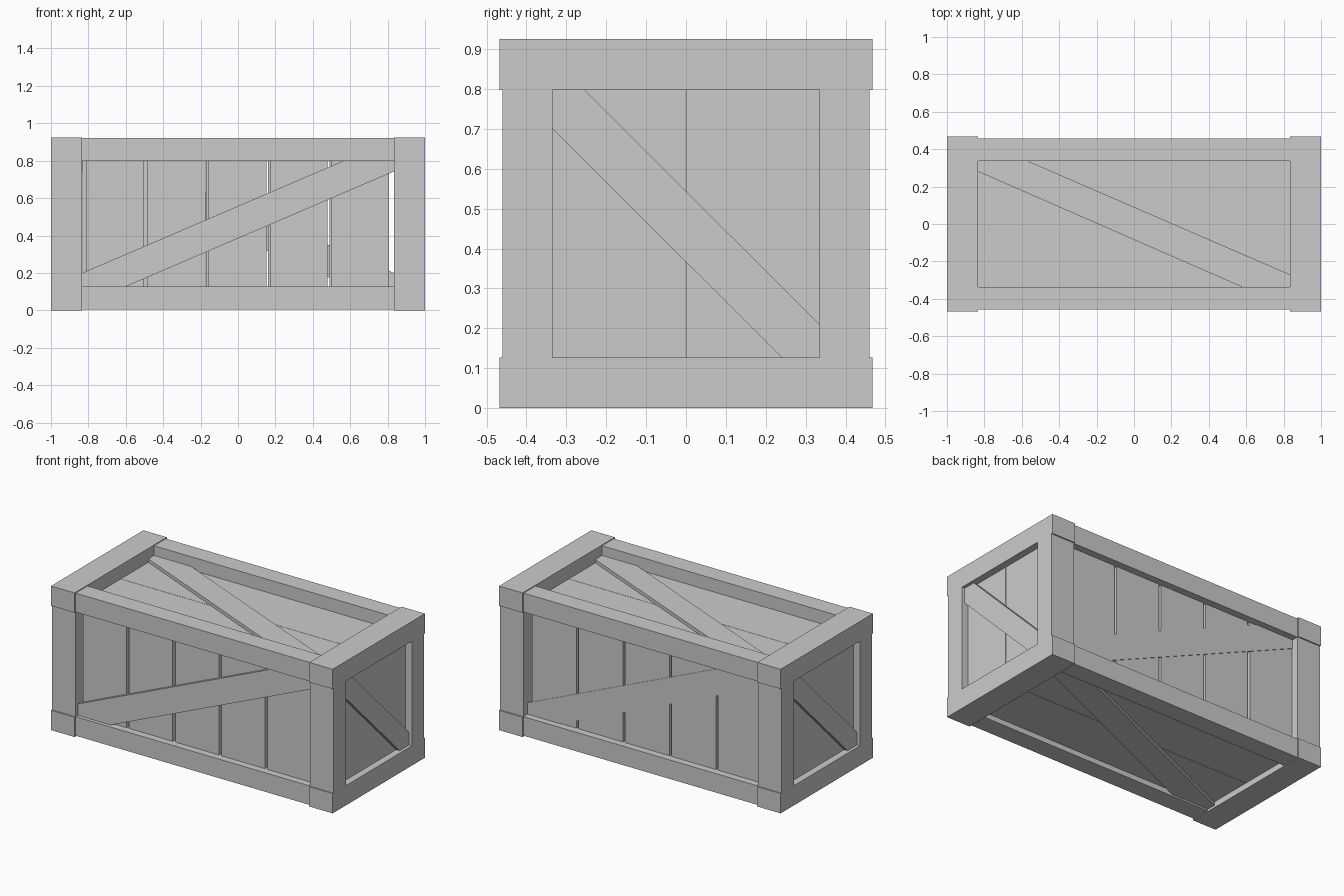
import bpy, bmesh

if "Cube" in bpy.data.objects:
    bpy.data.objects.remove(bpy.data.objects["Cube"])

H = 0.925          # overall height


def box(name, x, y, z):
    bm = bmesh.new()
    bmesh.ops.create_cube(bm, size=1)
    for v in bm.verts:
        v.co = [(a[0] + a[1]) / 2 + c * (a[1] - a[0]) for a, c in zip((x, y, z), v.co)]
    return finish(name, bm)


def prism(name, pts, place, d0, d1):
    """Extrude a flat outline between depths d0 and d1; place maps (u, v, depth) to xyz."""
    bm = bmesh.new()
    rings = [[bm.verts.new(place(u, v, d)) for u, v in pts] for d in (d0, d1)]
    bm.faces.new(rings[0])
    bm.faces.new(rings[1])
    n = len(pts)
    for i in range(n):
        j = (i + 1) % n
        bm.faces.new((rings[0][i], rings[0][j], rings[1][j], rings[1][i]))
    return finish(name, bm)


def finish(name, bm):
    bmesh.ops.recalc_face_normals(bm, faces=bm.faces[:])
    me = bpy.data.meshes.new(name)
    bm.to_mesh(me)
    bm.free()
    ob = bpy.data.objects.new(name, me)
    bpy.context.collection.objects.link(ob)
    return ob


# End frames: wide caps top and bottom, with posts between them
for sx, side in ((-1, "left"), (1, "right")):
    x = sorted((sx * 0.833, sx * 1.0))
    box(f"{side}_bottom_cap", x, (-0.468, 0.468), (0, 0.127))
    box(f"{side}_top_cap", x, (-0.468, 0.468), (0.798, H))
    for sy, end in ((-1, "front"), (1, "back")):
        box(f"{side}_{end}_post", x, sorted((sy * 0.335, sy * 0.46)), (0.127, 0.798))

# Long rails
for sy, end in ((-1, "front"), (1, "back")):
    y = sorted((sy * 0.338, sy * 0.458))
    box(f"{end}_bottom_rail", (-0.833, 0.833), y, (0.005, 0.127))
    box(f"{end}_top_rail", (-0.833, 0.833), y, (0.798, 0.92))

# Vertical slats on both long sides: (left edge of first slat, pitch, width)
for sy, end, start, pitch, width in ((-1, "front", -0.811, 0.327, 0.309),
                                     (1, "back", -0.832, 0.3305, 0.315)):
    for i in range(5):
        x0 = start + i * pitch
        box(f"{end}_slat_{i + 1}", (x0, x0 + width),
            sorted((sy * 0.38, sy * 0.412)), (0.127, 0.798))

# Paired planks closing the ends, top and bottom, with a hairline joint
for sy, half in ((-1, "front"), (1, "back")):
    y = sorted((sy * 0.001, sy * 0.336))
    box(f"right_end_plank_{half}", (0.925, 0.955), y, (0.127, 0.798))
    box(f"left_end_plank_{half}", (-0.955, -0.925), y, (0.127, 0.798))
    y = sorted((sy * 0.001, sy * 0.34))
    box(f"top_plank_{half}", (-0.833, 0.833), y, (0.806, 0.836))
    box(f"bottom_plank_{half}", (-0.833, 0.833), y, (0.038, 0.068))

# Diagonal braces, each with ends trimmed to the frame corners
long_brace = [(-0.833, 0.2), (0.56, 0.798), (0.833, 0.798),
              (0.833, 0.742), (-0.6, 0.127), (-0.833, 0.127)]
prism("front_brace", long_brace, lambda u, v, d: (u, -d, v), 0.405, 0.435)
prism("back_brace", long_brace, lambda u, v, d: (-u, d, v), 0.39, 0.416)

end_brace = [(-0.335, 0.7), (-0.335, 0.798), (-0.255, 0.798),
             (0.335, 0.21), (0.335, 0.127), (0.24, 0.127)]
prism("right_brace", end_brace, lambda u, v, d: (d, u, v), 0.945, 0.98)
prism("left_brace", end_brace, lambda u, v, d: (-d, -u, v), 0.945, 0.98)

top_brace = [(-0.833, 0.28), (-0.833, 0.338), (-0.57, 0.338),
             (0.833, -0.27), (0.833, -0.338), (0.58, -0.338)]
prism("top_brace", top_brace, lambda u, v, d: (u, v, d), 0.83, 0.858)
prism("bottom_brace", top_brace, lambda u, v, d: (u, -v, d), 0.015, 0.045)
